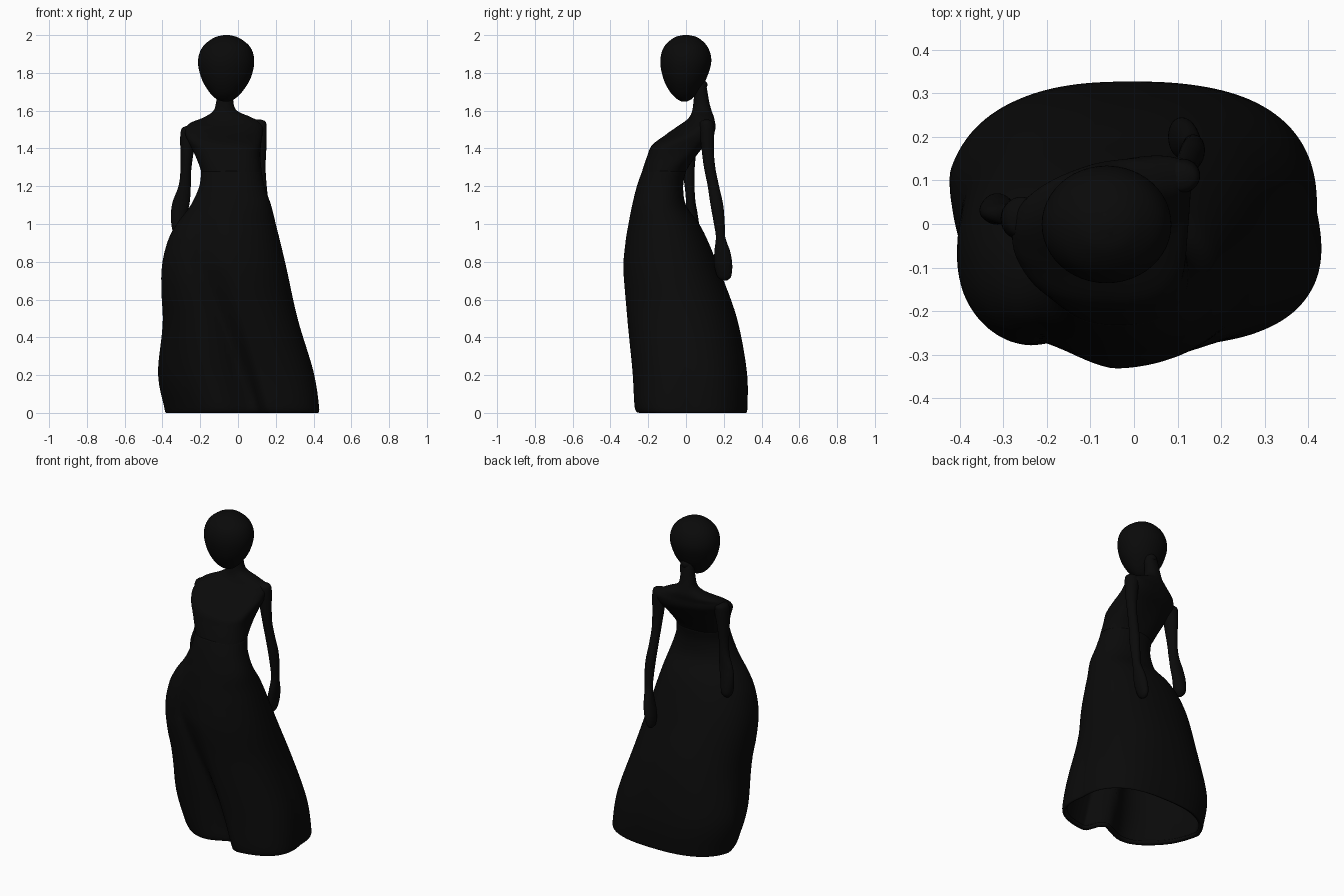
import bpy, bmesh, math

black = bpy.data.materials.new("matte black")
black.diffuse_color = (0.003, 0.003, 0.003, 1)


def clamp(v):
    return max(0.0, min(1.0, v))


def spline(keys, steps):
    """Smooth rows through the key rows (Catmull-Rom on every column)."""
    rows = []
    for i in range(len(keys) - 1):
        p0, p1 = keys[max(i - 1, 0)], keys[i]
        p2, p3 = keys[i + 1], keys[min(i + 2, len(keys) - 1)]
        for s in range(steps):
            t = s / steps
            rows.append([0.5 * (2 * b + (c - a) * t + (2 * a - 5 * b + 4 * c - d) * t * t
                                + (3 * b - a - 3 * c + d) * t ** 3)
                         for a, b, c, d in zip(p0, p1, p2, p3)])
    rows.append(list(keys[-1]))
    return rows


def loft(name, keys, segs=40, steps=6, power=lambda z: 2.0, shape=None, caps=True):
    """Stack of rounded sections; key = (z, left x, right x, front y, back y)."""
    bm = bmesh.new()
    rings = []
    for z, xl, xr, yf, yb in spline(keys, steps):
        cx, cy, rx, ry = (xl + xr) / 2, (yf + yb) / 2, (xr - xl) / 2, (yb - yf) / 2
        e = 2 / power(z)
        ring = []
        for i in range(segs):
            a = 2 * math.pi * i / segs
            c, s = math.cos(a), math.sin(a)
            x = cx + rx * math.copysign(abs(c) ** e, c)
            y = cy + ry * math.copysign(abs(s) ** e, s)
            if shape:
                x, y = shape(x, y, z, cx, cy)
            ring.append(bm.verts.new((x, y, z)))
        rings.append(ring)
    for lo, hi in zip(rings, rings[1:]):
        for i in range(segs):
            j = (i + 1) % segs
            bm.faces.new((lo[i], lo[j], hi[j], hi[i]))
    if caps:
        bm.faces.new(rings[0][::-1])
        bm.faces.new(rings[-1])
    bmesh.ops.recalc_face_normals(bm, faces=bm.faces)
    for f in bm.faces:
        f.smooth = True
    me = bpy.data.meshes.new(name)
    bm.to_mesh(me)
    bm.free()
    me.materials.append(black)
    ob = bpy.data.objects.new(name, me)
    bpy.context.collection.objects.link(ob)
    return ob


def fold(x, y, z, cx, cy):
    """Diagonal drape: the skirt steps in left of a line running down the front."""
    low = clamp(1 - z / 0.6)
    if y < cy:  # front right of the hem runs out wider
        x += 0.06 * low * clamp((cy - y) / 0.3) * clamp((x - cx + 0.1) / 0.2)
    nx, ny = x, y
    if y < cy:
        xc = max(-0.21, 0.10 - 0.40 * z)
        depth = 0.12 * clamp(1.07 - z / 1.15)
        if x < xc:
            k = math.exp(-(xc - x) / (0.20 - 0.13 * clamp(z / 0.7)))
        else:
            k = clamp(1 - (x - xc) / (0.06 + 0.12 * clamp(z / 0.7)))
            k = k * k * (3 - 2 * k)
        ny += depth * k * clamp((cy - y) / 0.12)
    # the left side of the hem is swept in towards the front
    if x < cx and y < 0.12:
        nx += 0.33 * (0.12 - y) * low * clamp((cx - x) / 0.35)
    return nx, ny


def twist(x, y, z, cx, cy):
    """Right shoulder set back, left shoulder forward; the chest stays square."""
    k = 0.25 * clamp(min((z - 1.30) / 0.14, (1.62 - z) / 0.1))
    front = clamp((z - 1.40) / 0.08)
    w = clamp(0.5 + (y - cy) / 0.12)
    return x, y + k * (x - cx) * (front + (1 - front) * w)


# Gown: hollow skirt, open at the hem, up to the waist
gown = loft("gown", [
    (0.00, -0.390, 0.412, -0.252, 0.318),
    (0.03, -0.400, 0.420, -0.275, 0.325),
    (0.22, -0.435, 0.395, -0.287, 0.322),
    (0.50, -0.405, 0.315, -0.315, 0.270),
    (0.75, -0.405, 0.260, -0.333, 0.180),
    (0.90, -0.375, 0.225, -0.322, 0.120),
    (1.00, -0.325, 0.200, -0.305, 0.070),
    (1.10, -0.250, 0.175, -0.285, 0.000),
    (1.20, -0.205, 0.140, -0.260, -0.015),
    (1.28, -0.195, 0.125, -0.232, 0.000),
], segs=144, power=lambda z: 2.2 + 0.35 * clamp(1 - z / 0.6),
    shape=fold, caps=False)
shell = gown.modifiers.new("cloth thickness", 'SOLIDIFY')
shell.thickness = 0.025
shell.offset = -1

# Bodice, shoulders and neck
loft("upper_body", [
    (1.25, -0.192, 0.127, -0.238, -0.008),
    (1.28, -0.195, 0.125, -0.232, 0.000),
    (1.36, -0.225, 0.118, -0.205, 0.050),
    (1.42, -0.255, 0.122, -0.176, 0.090),
    (1.48, -0.280, 0.130, -0.080, 0.130),
    (1.53, -0.260, 0.130, -0.010, 0.140),
    (1.565, -0.180, 0.070, 0.020, 0.145),
    (1.60, -0.130, -0.005, 0.033, 0.135),
    (1.65, -0.115, -0.025, 0.040, 0.122),
    (1.72, -0.105, -0.020, 0.045, 0.110),
    (1.77, -0.095, -0.025, 0.050, 0.095),
], segs=72, shape=twist,
    power=lambda z: 2.2 + 0.5 * clamp(min((z - 1.27) / 0.1, (1.55 - z) / 0.1)))

# Egg-shaped faceless head
loft("head", [
    (1.648, -0.075, -0.050, -0.022, 0.003),
    (1.662, -0.115, -0.018, -0.048, 0.030),
    (1.70, -0.153, 0.022, -0.085, 0.066),
    (1.77, -0.193, 0.066, -0.120, 0.108),
    (1.86, -0.212, 0.086, -0.136, 0.134),
    (1.935, -0.189, 0.066, -0.118, 0.116),
    (1.985, -0.130, 0.006, -0.066, 0.066),
    (2.00, -0.075, -0.047, -0.015, 0.015),
], segs=48)

# Small knot at the nape
loft("nape_knot", [
    (1.705, -0.070, -0.050, 0.070, 0.090),
    (1.72, -0.090, -0.030, 0.050, 0.108),
    (1.745, -0.093, -0.027, 0.048, 0.112),
    (1.77, -0.070, -0.050, 0.070, 0.090),
], segs=24)

# Arm swinging back
loft("right_arm", [
    (0.70, 0.093, 0.107, 0.195, 0.215),
    (0.72, 0.080, 0.122, 0.168, 0.238),
    (0.78, 0.080, 0.140, 0.150, 0.245),
    (0.85, 0.095, 0.150, 0.150, 0.235),
    (0.93, 0.110, 0.157, 0.158, 0.208),
    (1.00, 0.110, 0.162, 0.148, 0.205),
    (1.10, 0.105, 0.162, 0.130, 0.197),
    (1.20, 0.098, 0.152, 0.115, 0.175),
    (1.30, 0.092, 0.146, 0.095, 0.155),
    (1.40, 0.080, 0.150, 0.082, 0.147),
    (1.50, 0.068, 0.152, 0.072, 0.150),
    (1.54, 0.065, 0.147, 0.075, 0.142),
    (1.552, 0.090, 0.125, 0.095, 0.122),
], segs=28)

# Arm resting against the hip
loft("left_arm", [
    (0.94, -0.325, -0.305, 0.025, 0.045),
    (0.97, -0.348, -0.280, 0.000, 0.070),
    (1.05, -0.355, -0.268, 0.000, 0.062),
    (1.12, -0.345, -0.255, 0.000, 0.050),
    (1.20, -0.315, -0.250, -0.007, 0.045),
    (1.28, -0.305, -0.248, -0.018, 0.045),
    (1.38, -0.305, -0.235, -0.030, 0.053),
    (1.46, -0.306, -0.220, -0.035, 0.060),
    (1.505, -0.298, -0.215, -0.028, 0.060),
    (1.52, -0.270, -0.230, 0.000, 0.030),
], segs=28)
